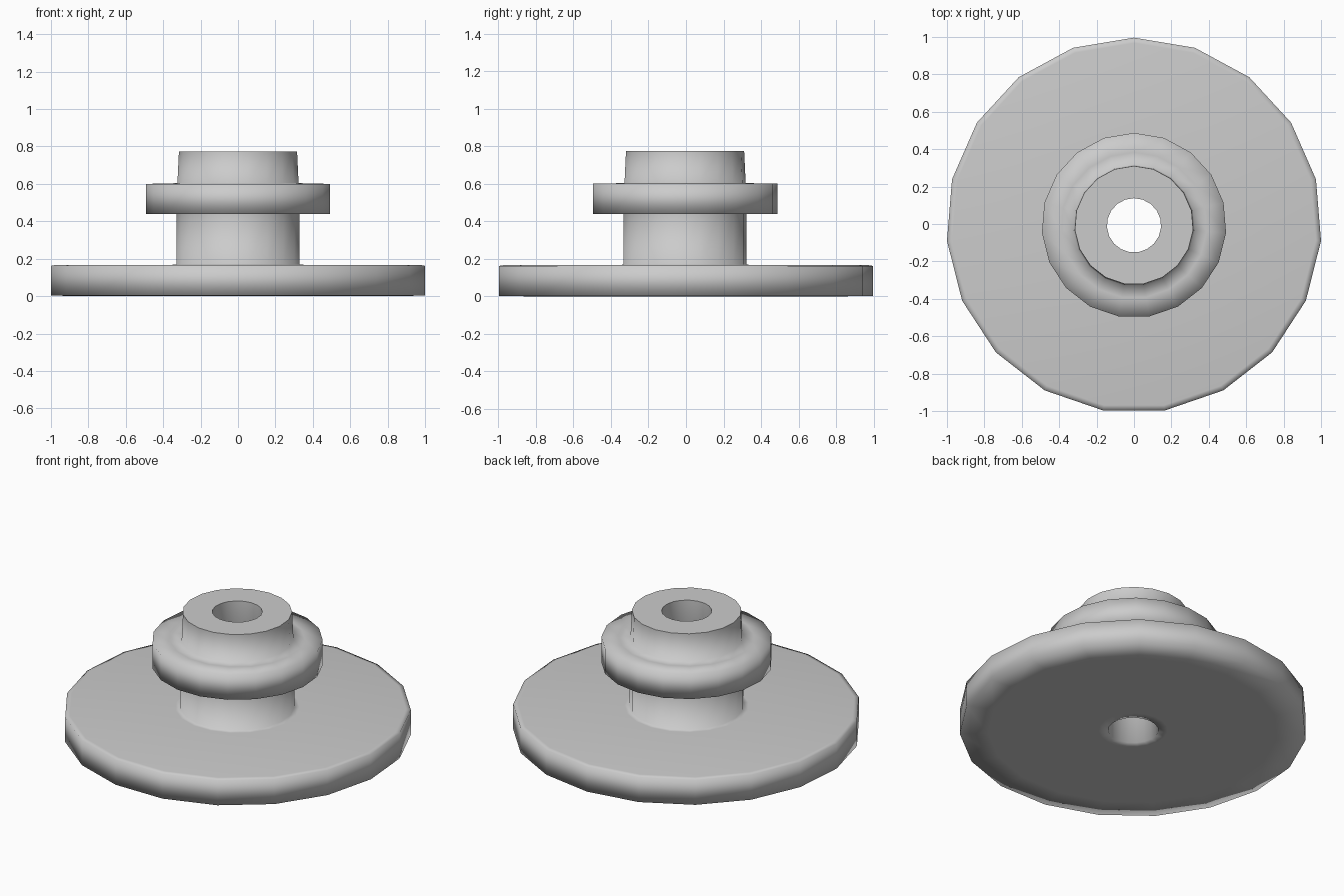
import bpy, bmesh, math

if "Cube" in bpy.data.objects:
    bpy.data.objects.remove(bpy.data.objects["Cube"])

SIDES = 19
R = 1.0034
SHIFT_Y = -0.007          # odd side count: recentre on y


def lathe(name, profile, sharp_rings):
    """Revolve a closed (radius, z) profile about z, smooth except at the sharp rings."""
    bm = bmesh.new()
    rings = []
    for r, z in profile:
        ring = []
        for i in range(SIDES):
            a = math.pi / 2 + 2 * math.pi * i / SIDES
            ring.append(bm.verts.new((r * math.cos(a), r * math.sin(a) + SHIFT_Y, z)))
        rings.append(ring)
    for k, lower in enumerate(rings):
        upper = rings[(k + 1) % len(rings)]
        for i in range(SIDES):
            j = (i + 1) % SIDES
            bm.faces.new((lower[i], lower[j], upper[j], upper[i])).smooth = True
    for k in sharp_rings:
        for i in range(SIDES):
            bm.edges.get((rings[k][i], rings[k][(i + 1) % SIDES])).smooth = False
    bmesh.ops.recalc_face_normals(bm, faces=bm.faces)
    mesh = bpy.data.meshes.new(name)
    bm.to_mesh(mesh)
    bm.free()
    obj = bpy.data.objects.new(name, mesh)
    bpy.context.collection.objects.link(obj)
    return obj


profile = [
    # base disc
    (0.145, 0.0), (0.20, 0.0), (0.84, 0.0), (R, 0.003), (R, 0.162), (0.975, 0.167), (0.36, 0.167),
    # lower hub
    (0.33, 0.169), (0.33, 0.44),
    # collar
    (0.494, 0.44), (0.494, 0.60), (0.39, 0.602), (0.325, 0.604),
    # upper hub and bore
    (0.317, 0.774), (0.145, 0.774),
]
lathe("flanged_hub", profile, sharp_rings=[8, 13, 14])
